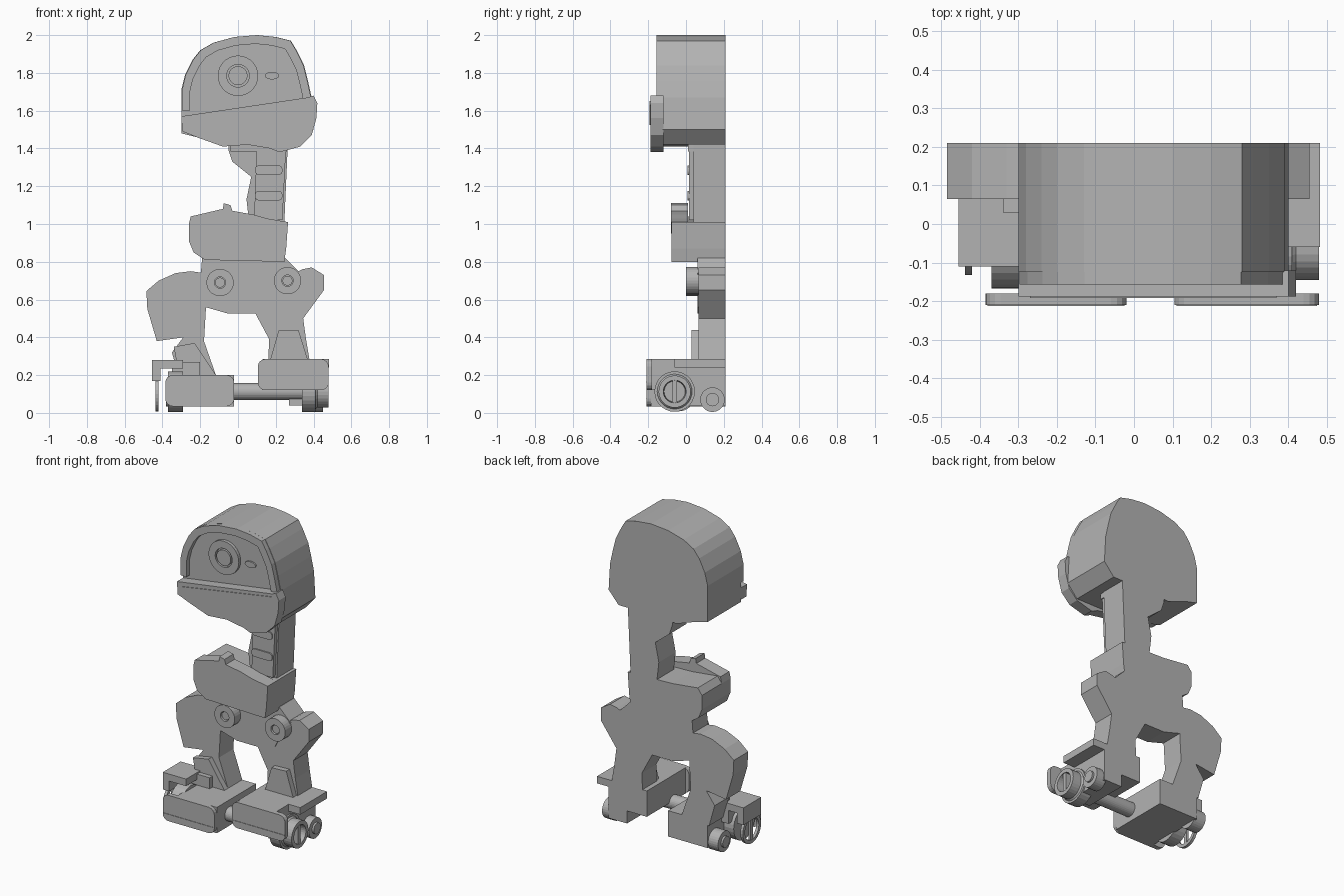
import bpy, bmesh, math
from mathutils import Matrix, Vector

if "Cube" in bpy.data.objects:
    bpy.data.objects.remove(bpy.data.objects["Cube"], do_unlink=True)

BACK = 0.21
grey = bpy.data.materials.new("plain grey")
grey.use_nodes = True
grey.diffuse_color = (0.45, 0.45, 0.45, 1)
grey.node_tree.nodes["Principled BSDF"].inputs["Base Color"].default_value = grey.diffuse_color


def finish(name, bm):
    bmesh.ops.recalc_face_normals(bm, faces=bm.faces)
    mesh = bpy.data.meshes.new(name)
    bm.to_mesh(mesh)
    bm.free()
    mesh.materials.append(grey)
    obj = bpy.data.objects.new(name, mesh)
    bpy.context.collection.objects.link(obj)
    return obj


def prism(name, outline, front, back=BACK):
    """Extrude an x-z outline along y."""
    bm = bmesh.new()
    face = bm.faces.new([bm.verts.new((x, front, z)) for x, z in outline])
    grown = bmesh.ops.extrude_face_region(bm, geom=[face])["geom"]
    moved = [v for v in grown if isinstance(v, bmesh.types.BMVert)]
    bmesh.ops.translate(bm, verts=moved, vec=(0, back - front, 0))
    return finish(name, bm)


def box(name, x, y, z):
    return prism(name, [(x[0], z[0]), (x[1], z[0]), (x[1], z[1]), (x[0], z[1])], *y)


def rounded(x, z, radius, steps=4):
    """Rounded rectangle outline."""
    points = []
    corners = [(x[1], z[1], -1, -1), (x[0], z[1], 1, -1), (x[0], z[0], 1, 1), (x[1], z[0], -1, 1)]
    for i, (cx, cz, sx, sz) in enumerate(corners):
        for k in range(steps + 1):
            a = math.pi / 2 * (i + k / steps)
            points.append((cx + sx * radius + radius * math.cos(a),
                           cz + sz * radius + radius * math.sin(a)))
    return points


def turned(name, centre, axis, profile, sides=28, closed=False):
    """Lathe a (radius, distance) profile about an axis through centre."""
    bm = bmesh.new()
    verts = [bm.verts.new((r, 0, d)) for r, d in profile]
    pairs = list(zip(verts, verts[1:])) + ([(verts[-1], verts[0])] if closed else [])
    edges = [bm.edges.new(p) for p in pairs]
    bmesh.ops.spin(bm, geom=verts + edges, cent=(0, 0, 0), axis=(0, 0, 1),
                   angle=math.tau, steps=sides)
    bmesh.ops.remove_doubles(bm, verts=bm.verts, dist=0.0001)
    turn = Vector((0, 0, 1)).rotation_difference(Vector(axis)).to_matrix().to_4x4()
    bm.transform(Matrix.Translation(centre) @ turn)
    obj = finish(name, bm)
    for poly in obj.data.polygons:
        poly.use_smooth = False
    return obj


def disc(name, centre, axis, radius, depth):
    return turned(name, centre, axis, [(0, 0), (radius, 0), (radius, depth), (0, depth)])


def ring(name, centre, axis, inner, outer, depth):
    return turned(name, centre, axis,
                  [(inner, 0), (outer, 0), (outer, depth), (inner, depth)], closed=True)


FRONT, LEFT, RIGHT = (0, -1, 0), (1, 0, 0), (-1, 0, 0)

# Head shell, raised face rim and jaw
dome = [(-.30, 1.6), (-.30, 1.71), (-.28, 1.79), (-.24, 1.87), (-.2, 1.92), (-.13, 1.96),
        (-.02, 1.99), (.1, 2), (.2, 1.99), (.28, 1.97), (.31, 1.92), (.35, 1.84),
        (.37, 1.76), (.39, 1.67)]
prism("head", dome + [(.4, 1.5), (.33, 1.42), (.05, 1.42), (-.08, 1.41), (-.22, 1.46), (-.3, 1.48)], -.125)
inner = [(.04 + (x - .04) * .87, 1.58 + (z - 1.58) * .89) for x, z in dome]
rim = [(.04 + (x - .04) * .99, z) for x, z in dome]
prism("face_rim", rim + inner[::-1], -.157, -.12)
prism("jaw", [(-.3, 1.57), (.37, 1.67), (.4, 1.68), (.42, 1.64), (.415, 1.56), (.39, 1.47), (.33, 1.41),
              (.22, 1.38), (.17, 1.4), (.05, 1.42), (-.08, 1.41), (-.22, 1.46), (-.295, 1.49)], -.188, -.12)
prism("jaw_strip", [(-.27, 1.525), (.37, 1.63), (.37, 1.652), (-.27, 1.547)], -.192, -.187)

# Eye and small side lens
ring("eye_plate", (0, -.12, 1.785), FRONT, .06, .107, .025)
disc("eye_pupil", (0, -.12, 1.785), FRONT, .05, .025)
lens = [(.18 + .038 * math.cos(a), 1.785 + .02 * math.sin(a))
        for a in [i * math.tau / 14 for i in range(14)]]
prism("side_lens", lens, -.135, -.12)

# Neck with front panel and slots
prism("neck", [(-.05, 1.45), (-.05, 1.39), (-.03, 1.33), (.07, 1.25), (.045, 1.13), (.06, 1),
               (.245, 1), (.265, 1.45)], .04)
prism("neck_panel", [(.1, 1.42), (.085, 1.02), (.235, 1.02), (.255, 1.42)], .015, .05)
box("neck_collar", (-.04, .26), (.01, .1), (1.385, 1.43))
for z in (1.15, 1.285):
    prism("neck_slot", rounded((.09, .235), (z - .025, z + .025), .02), .007, .02)

# Torso and raised chest plate
torso = [(.265, 1.01), (.255, .87), (.245, .8), (-.175, .81), (-.235, .85), (-.26, .91), (-.26, 1)]
prism("torso", torso + [(-.23, 1.04), (-.05, 1.02)], -.078)
prism("chest_plate", [(-.26, 1), (-.25, 1.04), (-.08, 1.08), (-.075, 1.11), (-.04, 1.1),
                      (-.03, 1.07), (.08, 1.05), (.15, 1.03), (.265, 1.01), (.1, .95)], -.08, .01)

# Pelvis and hip bolts
prism("pelvis", [(-.19, .82), (-.2, .7), (-.21, .6), (-.19, .565), (-.05, .525), (.12, .525),
                 (.22, .56), (.25, .62), (.33, .74), (.25, .82)], .06)
for x, z in ((-.095, .69), (.262, .7)):
    ring("hip_bolt", (x, .08, z), FRONT, .03, .072, .08)
    disc("hip_bolt_core", (x, .08, z), FRONT, .026, .07)

# Legs and shin plates
prism("right_leg", [(-.18, .74), (-.25, .75), (-.33, .74), (-.42, .7), (-.485, .645), (-.48, .55), (-.43, .38),
                    (-.29, .4), (-.35, .32), (-.31, .18), (-.11, .18), (-.18, .38), (-.17, .55)], .065)
prism("left_leg", [(.3, .74), (.34, .76), (.39, .77), (.455, .73), (.455, .65), (.345, .5), (.36, .39),
                   (.38, .27), (.16, .27), (.165, .39), (.09, .53), (.2, .66)], .065)
prism("right_shin_plate", [(-.34, .35), (-.23, .37), (-.11, .19), (-.31, .19)], .03, .07)
prism("left_shin_plate", [(.215, .435), (.32, .44), (.37, .28), (.17, .28)], .03, .07)

# Feet: front plates with a rib, bodies behind, side flap
for side, x, z, body in (("right", (-.385, -.02), (.035, .2), (-.3, -.02)),
                         ("left", (.105, .48), (.12, .285), (.13, .4))):
    prism(side + "_foot_plate", rounded(x, z, .04), -.21, -.18)
    box(side + "_foot_rib", (x[0] + .005, x[1] - .005), (-.213, -.205), (z[0] + .04, z[0] + .045))
    box(side + "_foot", body, (-.185, BACK), z)
box("left_foot_flap", (.35, .482), (-.06, BACK), (.24, .285))
box("left_foot_block", (.27, .4), (-.08, BACK), (.04, .2))
box("right_foot_bracket", (-.455, -.29), (-.11, .07), (.235, .28))
box("right_foot_bracket_lip", (-.455, -.41), (-.11, .07), (.17, .25))
box("right_foot_post", (-.35, -.2), (-.0, .07), (.15, .27))

# Axle and wheels
hub_y, hub_z = -.06, .113
disc("axle", (-.1, hub_y, hub_z), LEFT, .045, .5)
disc("right_wheel", (-.29, hub_y, hub_z), RIGHT, .107, .08)
disc("left_wheel", (.34, hub_y, hub_z), LEFT, .107, .07)
turned("left_wheel_rim", (.4, hub_y, hub_z), LEFT,
       [(.055, 0), (.1, 0), (.085, .02), (.085, .08), (.06, .08)], closed=True)
box("left_wheel_bar", (.4, .475), (hub_y - .012, hub_y + .012), (hub_z - .065, hub_z + .065))
ring("right_ring", (-.42, -.04, .1), RIGHT, .07, .092, .018)
box("right_ring_bar", (-.436, -.422), (-.052, -.028), (.02, .18))
disc("right_heel_bolt", (-.29, .14, .07), RIGHT, .065, .08)
disc("left_heel_bolt", (.38, .14, .07), LEFT, .065, .07)
for x, axis in ((-.37, RIGHT), (.45, LEFT)):
    disc("heel_bolt_cap", (x, .14, .07), axis, .035, .012)
